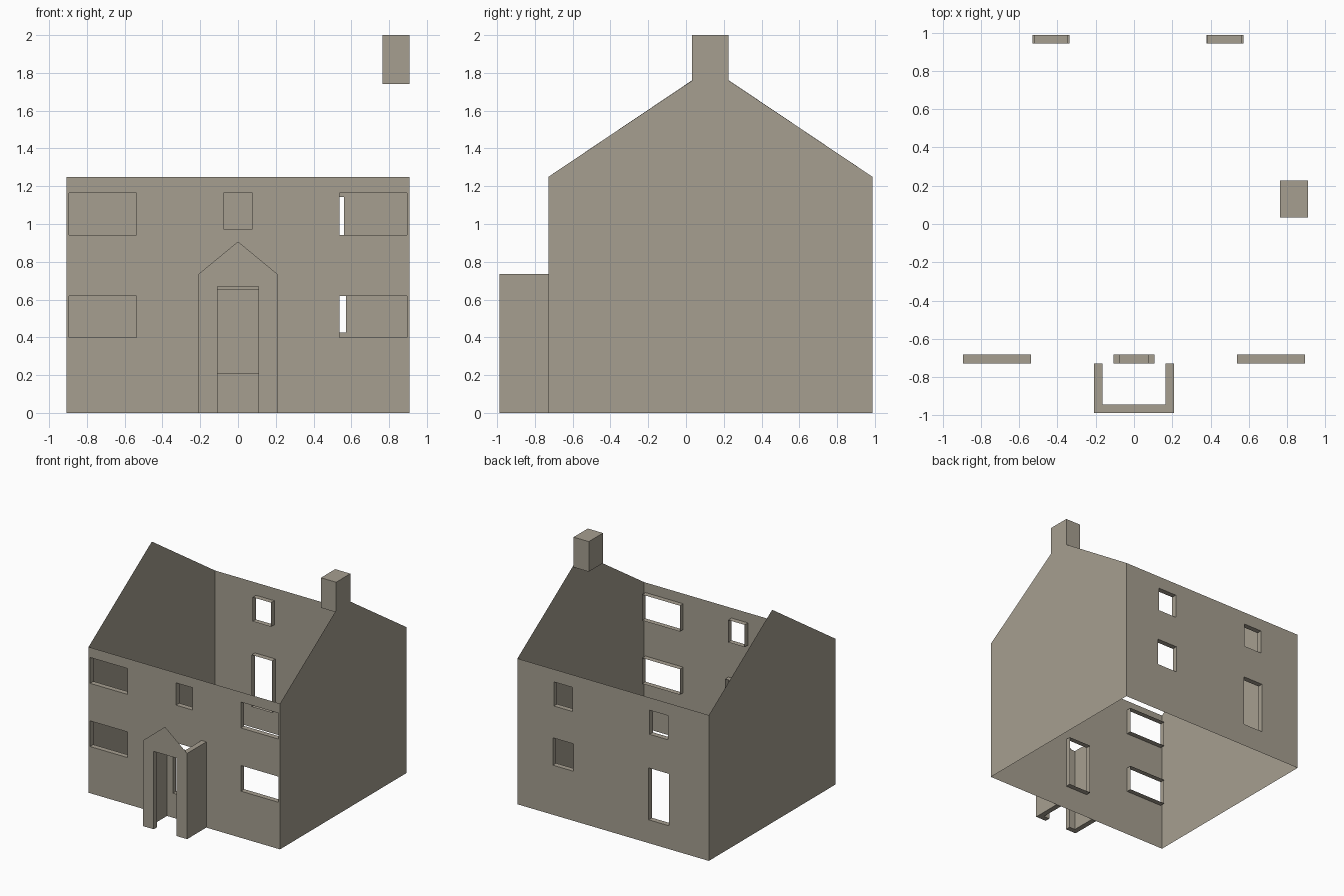
import bpy, bmesh

if "Cube" in bpy.data.objects:
    bpy.data.objects.remove(bpy.data.objects["Cube"])

# One stone colour for the whole house
stone = bpy.data.materials.new("warm_grey_stone")
stone.diffuse_color = (0.38, 0.345, 0.28, 1)
stone.use_nodes = True
stone.node_tree.nodes["Principled BSDF"].inputs["Base Color"].default_value = stone.diffuse_color

W = 0.908                      # half width
YF, YB = -0.728, 0.987         # front and back wall
EAVE, APEX, YM = 1.25, 1.826, 0.1295
REVEAL = 0.045


def add(name, bm):
    bmesh.ops.remove_doubles(bm, verts=bm.verts, dist=1e-5)
    me = bpy.data.meshes.new(name)
    bm.to_mesh(me)
    bm.free()
    me.materials.append(stone)
    ob = bpy.data.objects.new(name, me)
    bpy.context.collection.objects.link(ob)
    return ob


def face(bm, pts):
    return bm.faces.new([bm.verts.new(p) for p in pts])


def prism(name, outline, z0, z1):
    """Solid from a counter-clockwise plan outline."""
    bm = bmesh.new()
    f = face(bm, [(x, y, z0) for x, y in outline])
    top = bmesh.ops.extrude_face_region(bm, geom=[f])["geom"]
    for v in top:
        if isinstance(v, bmesh.types.BMVert):
            v.co.z = z1
    bmesh.ops.recalc_face_normals(bm, faces=bm.faces)
    return add(name, bm)


def wall(name, y, inward, holes):
    """Thin sheet wall with openings (x0, x1, z0, z1) and their reveals."""
    bm = bmesh.new()
    xs = sorted({-W, W} | {v for h in holes for v in h[:2]})
    zs = sorted({0, EAVE} | {v for h in holes for v in h[2:]})

    def quad(pts):
        face(bm, pts if inward > 0 else pts[::-1])

    for a, b in zip(xs, xs[1:]):
        for c, d in zip(zs, zs[1:]):
            mx, mz = (a + b) / 2, (c + d) / 2
            if not any(h[0] < mx < h[1] and h[2] < mz < h[3] for h in holes):
                quad([(a, y, c), (b, y, c), (b, y, d), (a, y, d)])
    add(name, bm)

    bm = bmesh.new()
    yi = y + inward * REVEAL
    for x0, x1, z0, z1 in holes:
        ring = [(x0, z0), (x1, z0), (x1, z1), (x0, z1)]
        for (a, c), (b, d) in zip(ring, ring[1:] + ring[:1]):
            quad([(a, y, c), (b, y, d), (b, yi, d), (a, yi, c)])
    add(name + "_reveals", bm)


# Front wall: four wide windows, small centre window, raised doorway
front = [(s * 0.7155 - 0.1785, s * 0.7155 + 0.1785, z0, z1)
         for s in (-1, 1) for z0, z1 in ((0.40, 0.62), (0.942, 1.164))]
front += [(-0.078, 0.078, 0.973, 1.164), (-0.108, 0.108, 0.21, 0.65)]
wall("front_wall", YF, 1, front)

# Back wall: two windows on one side, window over a door on the other
wall("back_wall", YB, -1, [(0.385, 0.562, 0.935, 1.142), (0.378, 0.572, 0.425, 0.66),
                           (-0.52, -0.347, 0.935, 1.142), (-0.53, -0.337, 0.20, 0.645)])

# Left gable
bm = bmesh.new()
face(bm, [(-W, y, z) for y, z in ((YF, 0), (YF, EAVE), (YM, APEX), (YB, EAVE), (YB, 0))])
add("left_gable", bm)

# Right gable runs straight up into the outer face of the chimney
C0, C1, ZC = 0.033, 0.226, 1.76
bm = bmesh.new()
face(bm, [(W, y, z) for y, z in ((YF, 0), (YB, 0), (YB, EAVE), (C1, ZC), (C1, 2),
                                 (C0, 2), (C0, ZC), (YF, EAVE))])
add("right_gable", bm)

# Chimney body, without the face shared with the gable
chimney = prism("chimney", [(0.764, C0), (W, C0), (W, C1), (0.764, C1)], 1.742, 2.0)
bm = bmesh.new()
bm.from_mesh(chimney.data)
bmesh.ops.delete(bm, geom=[f for f in bm.faces if f.normal.x > 0.9], context='FACES')
bm.to_mesh(chimney.data)
bm.free()

# Porch: U-shaped thick wall with a doorway cut through the front
P, PY, PZ, T = 0.209, -0.988, 0.735, 0.045
porch = prism("porch_walls", [(-P, YF), (-P, PY), (P, PY), (P, YF), (P - T, YF),
                              (P - T, PY + T), (T - P, PY + T), (T - P, YF)], 0, PZ)
cutter = prism("porch_cutter", [(-0.108, PY - 0.1), (0.108, PY - 0.1),
                                (0.108, PY + 0.1), (-0.108, PY + 0.1)], -0.1, 0.668)
cutter.hide_render = True
cut = porch.modifiers.new("doorway", 'BOOLEAN')
cut.operation, cut.solver, cut.object = 'DIFFERENCE', 'EXACT', cutter
bpy.context.view_layer.objects.active = porch
bpy.ops.object.modifier_apply(modifier=cut.name)
bpy.data.objects.remove(cutter)

# Thin pointed gable on the porch front
bm = bmesh.new()
face(bm, [(-P, PY, PZ), (P, PY, PZ), (0, PY, 0.907)])
add("porch_gable", bm)
